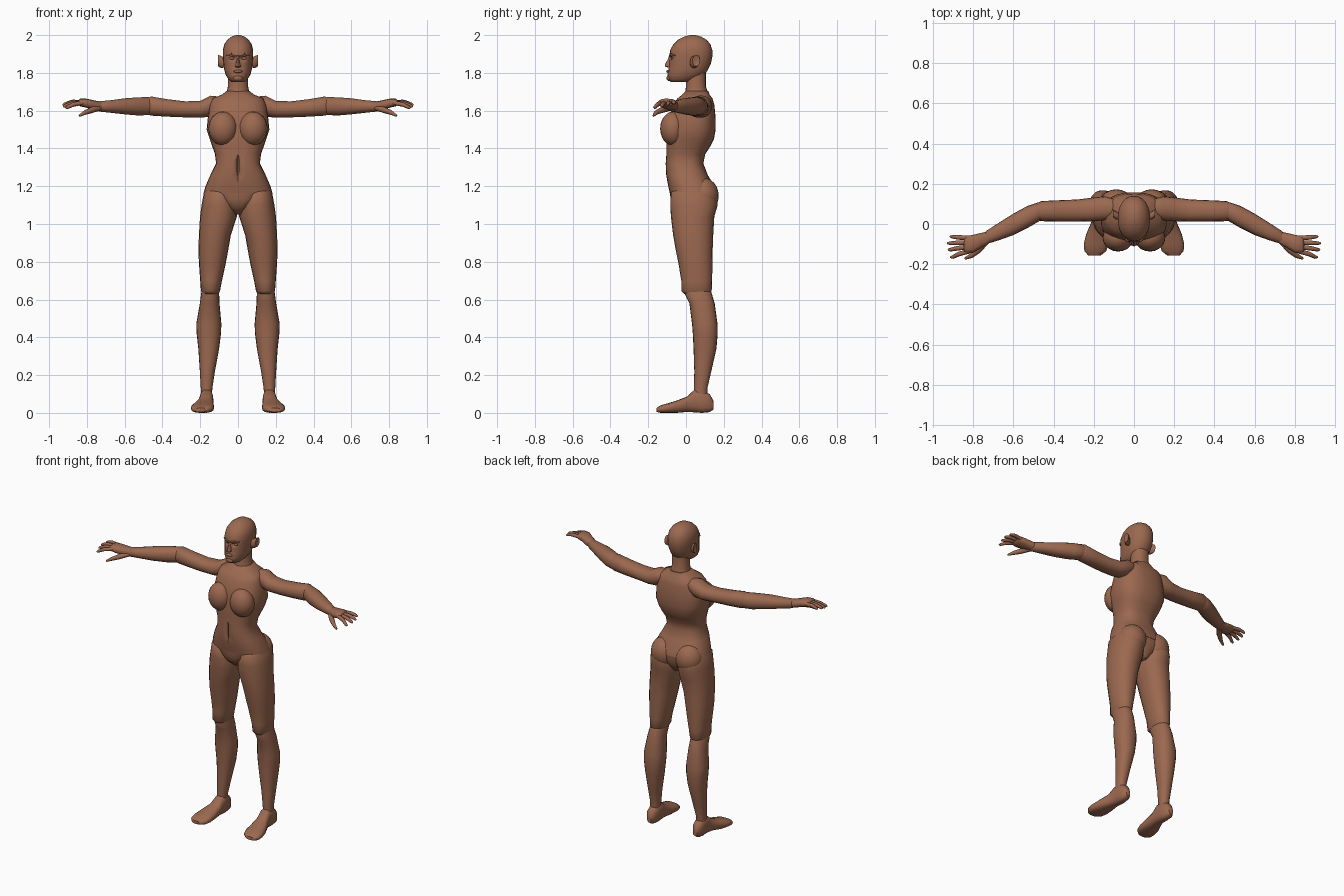
import bpy, bmesh, math
from mathutils import Vector

skin = bpy.data.materials.new("brown_skin")
skin.diffuse_color = (0.33, 0.14, 0.08, 1)


def finish(name, bm, mirror, angle=50):
    bmesh.ops.recalc_face_normals(bm, faces=bm.faces)
    me = bpy.data.meshes.new(name)
    bm.to_mesh(me)
    bm.free()
    ob = bpy.data.objects.new(name, me)
    bpy.context.collection.objects.link(ob)
    me.materials.append(skin)
    bpy.ops.object.select_all(action='DESELECT')
    ob.select_set(True)
    bpy.context.view_layer.objects.active = ob
    bpy.ops.object.shade_smooth_by_angle(angle=math.radians(angle))
    if mirror:
        ob.modifiers.new("mirror", 'MIRROR').use_mirror_merge = False
    return ob


def skin_rings(bm, rings):
    rows = [[bm.verts.new(p) for p in r] for r in rings]
    n = len(rows[0])
    for a, b in zip(rows, rows[1:]):
        for i in range(n):
            bm.faces.new((a[i], a[(i + 1) % n], b[(i + 1) % n], b[i]))
    bm.faces.new(rows[0])
    bm.faces.new(rows[-1])


def loft(name, axis, rings, mirror=False, n=20, power=2.2):
    """Rings are (position along axis, min a, max a, min b, max b)."""
    def ring(t, a0, a1, b0, b1):
        pts = []
        for i in range(n):
            ang = 2 * math.pi * i / n
            c, s = math.cos(ang), math.sin(ang)
            u = math.copysign(abs(c) ** (2 / power), c)
            v = math.copysign(abs(s) ** (2 / power), s)
            a = (a0 + a1) / 2 + u * (a1 - a0) / 2
            b = (b0 + b1) / 2 + v * (b1 - b0) / 2
            pts.append({'X': (t, a, b), 'Y': (a, t, b), 'Z': (a, b, t)}[axis])
        return pts
    bm = bmesh.new()
    skin_rings(bm, [ring(*r) for r in rings])
    return finish(name, bm, mirror)


def centred(rows):
    return [(z, -w, w, y0, y1) for z, w, y0, y1 in rows]


def tube(name, pts, radii, n=8):
    pts = [Vector(p) for p in pts]
    rings = []
    for i, p in enumerate(pts):
        d = pts[min(i + 1, len(pts) - 1)] - pts[max(i - 1, 0)]
        q = d.to_track_quat('Z', 'Y')
        rings.append([p + q @ Vector((radii[i] * math.cos(2 * math.pi * k / n),
                                      radii[i] * math.sin(2 * math.pi * k / n), 0)) for k in range(n)])
    bm = bmesh.new()
    skin_rings(bm, rings)
    return finish(name, bm, True)


def ball(name, centre, size, mirror=False, seg=16):
    bm = bmesh.new()
    bmesh.ops.create_uvsphere(bm, u_segments=seg, v_segments=seg // 2 + 2, radius=1)
    bmesh.ops.scale(bm, vec=size, verts=bm.verts)
    bmesh.ops.translate(bm, vec=centre, verts=bm.verts)
    return finish(name, bm, mirror)


def carve(ob, cutter):
    m = ob.modifiers.new("carve", 'BOOLEAN')
    m.operation, m.solver, m.object = 'DIFFERENCE', 'EXACT', cutter
    cutter.hide_render = True
    cutter.hide_set(True)


# Head, neck and face
head = loft("head", 'Z', centred([
    (1.752, .036, -.08, .02), (1.765, .05, -.096, .06), (1.79, .066, -.098, .10),
    (1.82, .073, -.092, .118), (1.85, .077, -.088, .132), (1.89, .08, -.088, .14),
    (1.92, .08, -.084, .139), (1.95, .073, -.068, .13), (1.975, .057, -.042, .11),
    (1.992, .034, -.01, .08), (2.0, .012, .02, .05)]), n=24)
loft("neck", 'Z', centred([
    (1.66, .075, -.02, .125), (1.69, .062, -.005, .118), (1.73, .053, 0, .105),
    (1.80, .053, .0, .105)]))
carve(head, ball("eye_socket_cutter", (.033, -.088, 1.878), (.022, .02, .011), True))
ball("eye", (.033, -.066, 1.877), (.016, .013, .009), True, 10)
loft("nose", 'Z', centred([
    (1.828, .011, -.095, -.07), (1.834, .016, -.112, -.07), (1.845, .012, -.112, -.07),
    (1.87, .007, -.097, -.07), (1.895, .009, -.088, -.07)]), n=8)
ball("lips", (0, -.094, 1.808), (.024, .011, .008), seg=12)
ball("chin", (0, -.088, 1.772), (.026, .015, .016), seg=12)
tube("brow", [(.008, -.084, 1.892), (.035, -.081, 1.898), (.06, -.058, 1.892)], [.006, .007, .004], 6)
loft("ear", 'X', [(.068, .02, .05, 1.83, 1.875), (.09, .022, .064, 1.825, 1.89),
                  (.105, .034, .074, 1.835, 1.895), (.1, .045, .066, 1.845, 1.885)], True, 12)

# Torso and pelvis
torso = loft("torso", 'Z', centred([
    (1.705, .06, 0, .118), (1.685, .085, -.02, .125), (1.665, .135, -.045, .14),
    (1.63, .15, -.07, .15), (1.56, .16, -.09, .157), (1.50, .166, -.1, .157),
    (1.45, .15, -.104, .148), (1.41, .136, -.104, .128), (1.37, .122, -.104, .102),
    (1.32, .116, -.108, .092), (1.26, .146, -.105, .115), (1.20, .172, -.094, .15),
    (1.165, .182, -.086, .158)]), n=28, power=2.5)
loft("pelvis", 'Z', centred([
    (1.167, .18, -.085, .156), (1.13, .125, -.082, .155), (1.09, .068, -.07, .14),
    (1.05, .022, -.02, .11)]), n=28, power=2.5)
ball("breast", (.079, -.068, 1.505), (.077, .069, .09), True, 20)
ball("buttock", (.088, .09, 1.15), (.088, .083, .095), True, 20)
carve(torso, ball("navel_cutter", (0, -.107, 1.31), (.007, .02, .06), seg=10))

# Legs
loft("thigh", 'Z', [
    (1.19, .05, .165, -.05, .13), (1.165, .025, .181, -.08, .158), (1.10, .008, .193, -.083, .168),
    (1.04, .006, .201, -.08, .15), (.94, .038, .207, -.068, .144), (.86, .052, .21, -.054, .141),
    (.78, .067, .206, -.038, .14), (.70, .085, .2, -.025, .138), (.645, .095, .196, -.025, .136),
    (.63, .105, .187, -.01, .125)], True)
loft("shin", 'Z', [
    (.66, .106, .187, -.005, .125), (.64, .1, .194, -.012, .134), (.58, .098, .202, .018, .152),
    (.47, .088, .221, .032, .167), (.42, .09, .219, .036, .168), (.34, .1, .21, .04, .161),
    (.22, .122, .202, .044, .134), (.13, .136, .197, .042, .113), (.08, .138, .197, .045, .112)], True)
loft("foot", 'Y', [
    (.145, .152, .182, .018, .065), (.125, .137, .198, .004, .1), (.085, .131, .202, 0, .122),
    (.045, .13, .203, .003, .123), (.005, .13, .214, .005, .086), (-.05, .127, .238, 0, .065),
    (-.1, .127, .25, 0, .05), (-.135, .138, .247, 0, .04), (-.156, .165, .228, .005, .026)],
    True, 16, 2.6)

# Arms
loft("upper_arm", 'X', [
    (.1, .03, .125, 1.6, 1.675), (.145, .018, .138, 1.568, 1.68), (.2, .014, .132, 1.562, 1.652),
    (.28, .012, .122, 1.564, 1.65), (.38, .012, .118, 1.568, 1.662), (.46, .014, .114, 1.573, 1.676),
    (.485, .022, .103, 1.582, 1.665)], True, 18)
loft("forearm", 'X', [
    (.45, .025, .1, 1.585, 1.662), (.475, .012, .108, 1.576, 1.673), (.53, -.02, .09, 1.574, 1.671),
    (.6, -.055, .052, 1.58, 1.666), (.67, -.08, .008, 1.588, 1.656), (.735, -.1, -.034, 1.595, 1.65),
    (.745, -.095, -.045, 1.602, 1.642)], True, 18)
loft("palm", 'X', [
    (.72, -.095, -.037, 1.6, 1.646), (.76, -.118, -.044, 1.602, 1.654),
    (.80, -.143, -.054, 1.615, 1.663), (.835, -.145, -.06, 1.623, 1.664),
    (.845, -.138, -.068, 1.632, 1.655)], True, 12, 2.6)

# Fingers: base y, tip (x, y, z)
for i, (y, x1, y1, z1) in enumerate([(-.07, .915, -.063, 1.634), (-.092, .928, -.096, 1.628),
                                     (-.114, .925, -.128, 1.62), (-.135, .913, -.165, 1.612)]):
    mid = (.825 + (x1 - .825) * .55, y + (y1 - y) * .5, 1.647 - .005 * i)
    tube("finger_%d" % (i + 1), [(.82, y, 1.643), mid, (x1 - .01, y1, z1 + .006), (x1, y1, z1)],
         [.012, .0115, .009, .005])
tube("thumb", [(.735, -.085, 1.615), (.775, -.13, 1.603), (.81, -.158, 1.59), (.84, -.172, 1.573)],
     [.016, .016, .012, .006])
